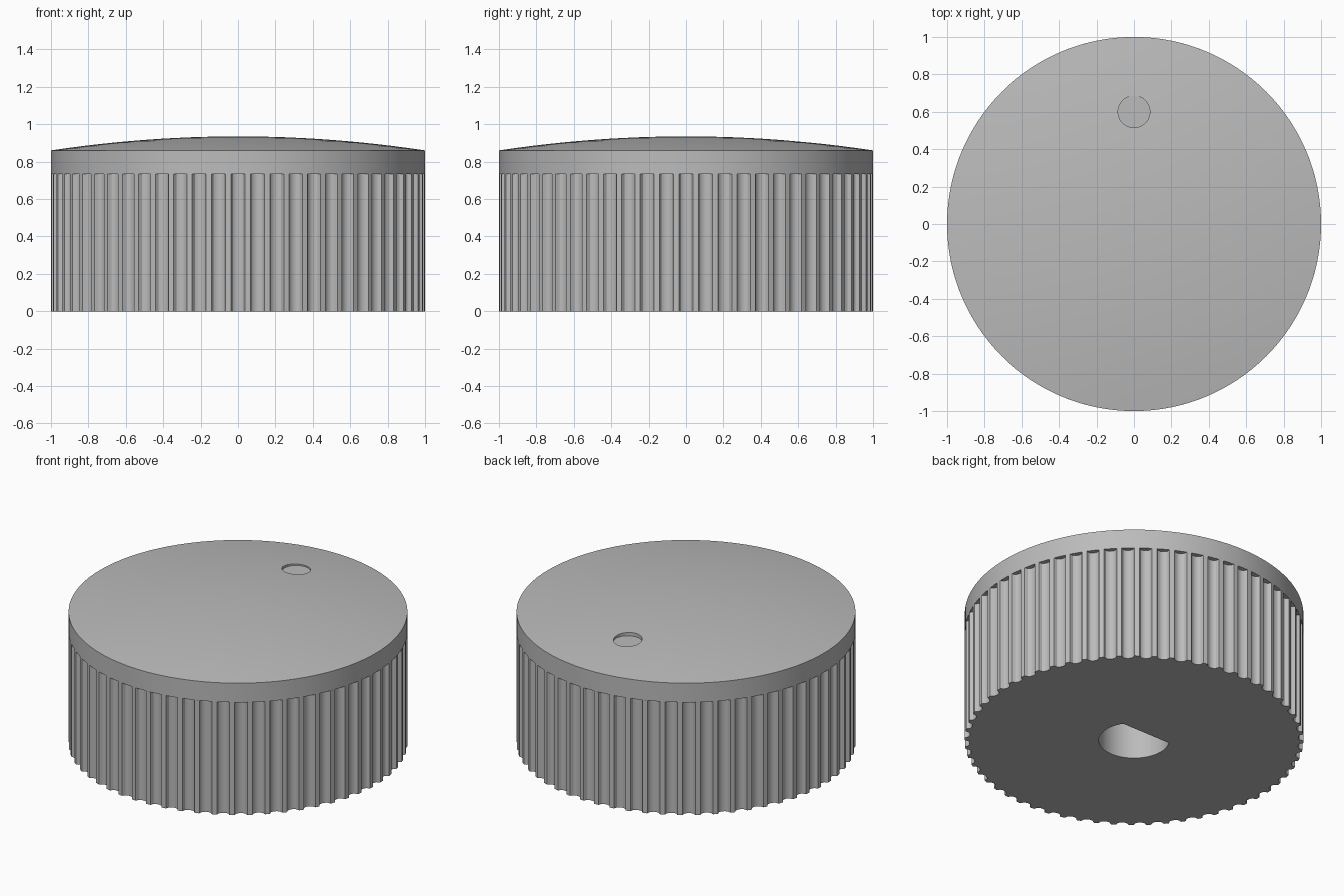
import bpy, bmesh, math
from math import sin, cos, pi, radians

old = bpy.data.objects.get("Cube")
if old:
    bpy.data.objects.remove(old, do_unlink=True)

GROOVES = 60
CAP_BASE, CAP_EDGE, CAP_PEAK = 0.735, 0.86, 0.935

grey = bpy.data.materials.new("plain grey")
grey.use_nodes = True
grey.diffuse_color = (0.5, 0.5, 0.5, 1)
grey.node_tree.nodes["Principled BSDF"].inputs["Base Color"].default_value = (0.5, 0.5, 0.5, 1)


def make_object(name, bm):
    bmesh.ops.recalc_face_normals(bm, faces=bm.faces)
    mesh = bpy.data.meshes.new(name)
    bm.to_mesh(mesh)
    bm.free()
    mesh.materials.append(grey)
    obj = bpy.data.objects.new(name, mesh)
    bpy.context.collection.objects.link(obj)
    return obj


def prism(name, outline, z0, z1):
    """Extrude a closed outline straight up."""
    bm = bmesh.new()
    face = bm.faces.new([bm.verts.new((x, y, z0)) for x, y in outline])
    top = bmesh.ops.extrude_face_region(bm, geom=[face])["geom"]
    verts = [v for v in top if isinstance(v, bmesh.types.BMVert)]
    bmesh.ops.translate(bm, verts=verts, vec=(0, 0, z1 - z0))
    return make_object(name, bm)


def activate(obj):
    bpy.ops.object.select_all(action='DESELECT')
    obj.select_set(True)
    bpy.context.view_layer.objects.active = obj


def cut(obj, cutter):
    """Subtract the cutter and discard it."""
    cutter.hide_render = True
    mod = obj.modifiers.new("cut", 'BOOLEAN')
    mod.operation = 'DIFFERENCE'
    mod.solver = 'EXACT'
    mod.object = cutter
    activate(obj)
    bpy.ops.object.modifier_apply(modifier=mod.name)
    bpy.data.objects.remove(cutter, do_unlink=True)


def smooth(obj):
    activate(obj)
    bpy.ops.object.shade_smooth_by_angle(angle=radians(30))


# Grip: a ring of narrow ridges between shallow concave grooves
pitch = 2 * pi / GROOVES
half, depth, steps = pitch * 0.36, 0.03, 8
outline = []
for i in range(GROOVES):
    for k in range(steps + 1):
        t = 2 * k / steps - 1
        r = 1 - depth * math.sqrt(max(0, 1 - t * t))
        a = i * pitch - pi / 2 + t * half
        outline.append((r * cos(a), r * sin(a)))
grip = prism("grip", outline, 0, CAP_BASE)

# D-shaped shaft socket with its flat towards the back
socket_r, flat_y = 0.208, 0.11
start = pi - math.asin(flat_y / socket_r)
sweep = pi + 2 * math.asin(flat_y / socket_r)
arc = [(socket_r * cos(start + sweep * k / 48), socket_r * sin(start + sweep * k / 48))
       for k in range(49)]
cut(grip, prism("socket_cutter", arc, -0.1, 0.6))
smooth(grip)

# Cap: short rim under a shallow dome, turned from a profile
rise = CAP_PEAK - CAP_EDGE
profile = [(0, CAP_BASE), (1, CAP_BASE), (1, CAP_EDGE)]
profile += [(1 - k / 12, CAP_EDGE + rise * (1 - (1 - k / 12) ** 2)) for k in range(1, 13)]
bm = bmesh.new()
verts = [bm.verts.new((r, 0, z)) for r, z in profile]
edges = [bm.edges.new(pair) for pair in zip(verts, verts[1:])]
bmesh.ops.spin(bm, geom=verts + edges, cent=(0, 0, 0), axis=(0, 0, 1),
               angle=2 * pi, steps=128)
bmesh.ops.remove_doubles(bm, verts=bm.verts, dist=0.0001)
cap = make_object("cap", bm)

# Flat-bottomed pointer dimple near the back of the dome
dimple = [(0.085 * cos(2 * pi * k / 48), 0.6 + 0.085 * sin(2 * pi * k / 48)) for k in range(48)]
cut(cap, prism("dimple_cutter", dimple, 0.892, 1.1))
smooth(cap)
